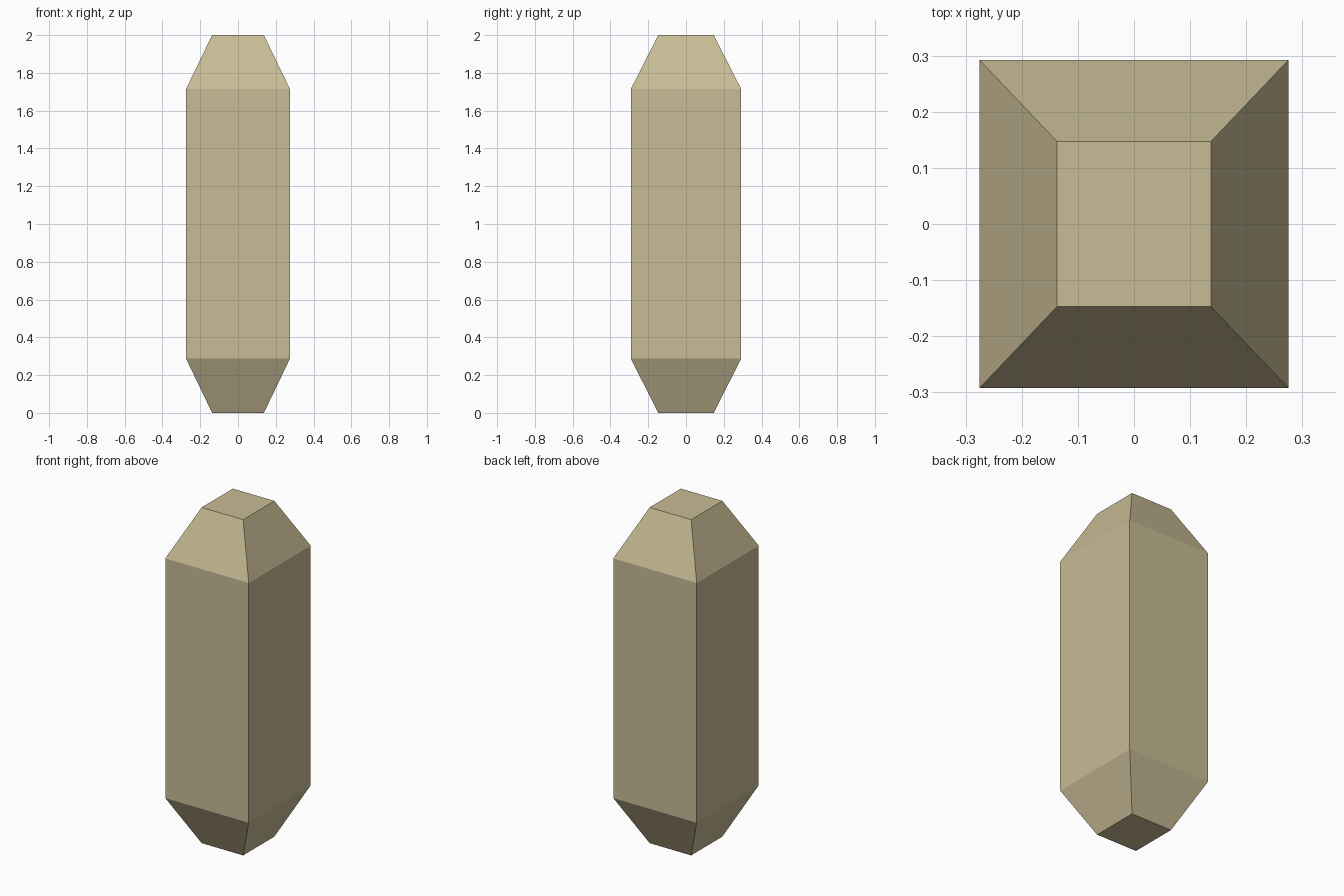
import bpy, bmesh

if "Cube" in bpy.data.objects:
    bpy.data.objects.remove(bpy.data.objects["Cube"])

# Cross-sections from bottom to top: (z, half width x, half depth y)
SECTIONS = [
    (0.0, 0.137, 0.147),
    (0.287, 0.275, 0.292),
    (1.715, 0.275, 0.292),
    (2.0, 0.137, 0.147),
]
CORNERS = [(-1, -1), (1, -1), (1, 1), (-1, 1)]

# Crystal body: rectangular rings bridged by flat faces
bm = bmesh.new()
rings = [[bm.verts.new((sx * hx, sy * hy, z)) for sx, sy in CORNERS]
         for z, hx, hy in SECTIONS]
for low, high in zip(rings, rings[1:]):
    for i in range(4):
        j = (i + 1) % 4
        bm.faces.new((low[i], low[j], high[j], high[i]))

# End caps
bm.faces.new(rings[0][::-1])
bm.faces.new(rings[-1])
bmesh.ops.recalc_face_normals(bm, faces=bm.faces)

mesh = bpy.data.meshes.new("tapered_block")
bm.to_mesh(mesh)
bm.free()
block = bpy.data.objects.new("tapered_block", mesh)
bpy.context.collection.objects.link(block)

# Tan colour
tan = bpy.data.materials.new("tan")
tan.diffuse_color = (0.58, 0.50, 0.30, 1.0)
tan.use_nodes = True
tan.node_tree.nodes["Principled BSDF"].inputs["Base Color"].default_value = tan.diffuse_color
mesh.materials.append(tan)
